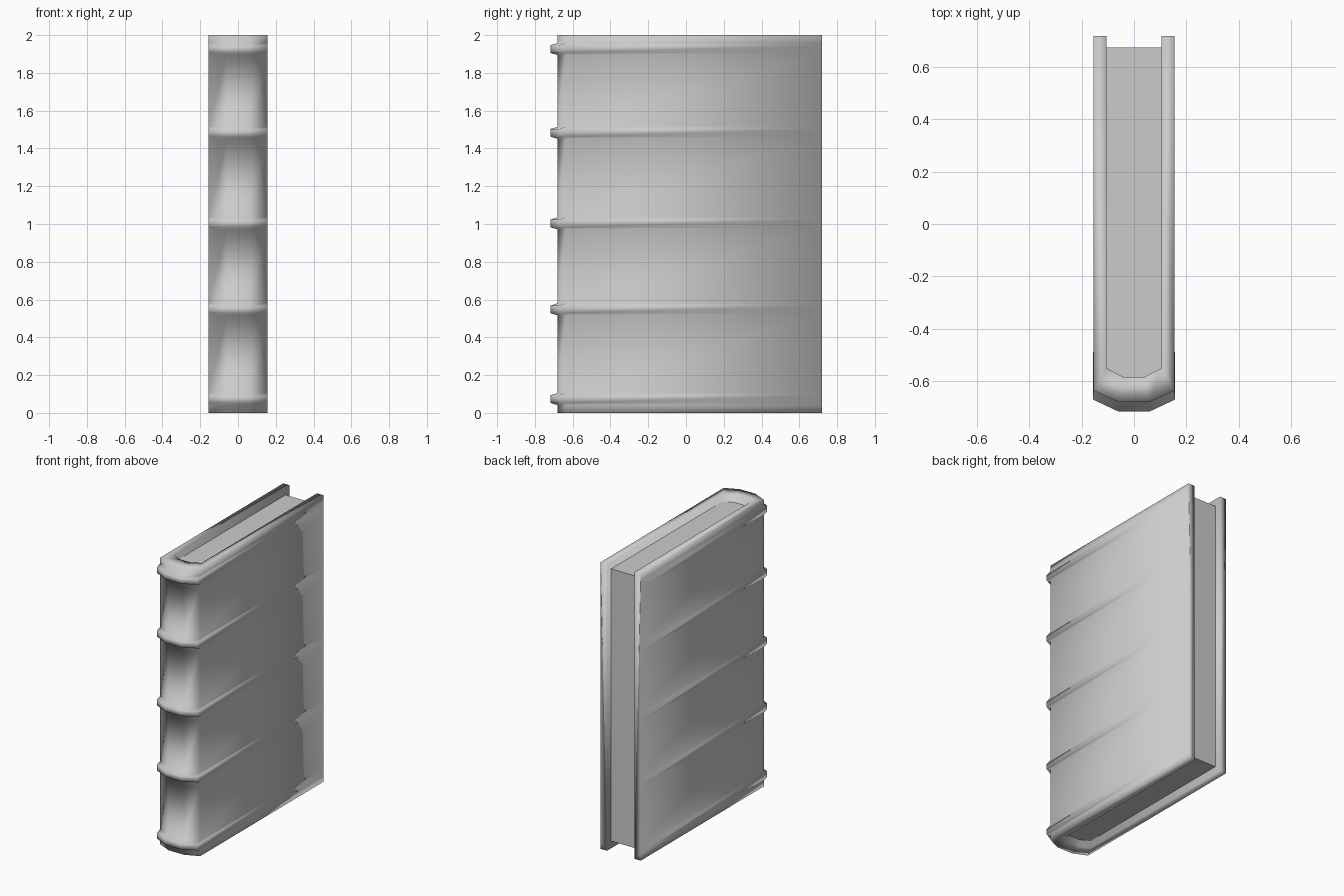
import bpy, bmesh

if "Cube" in bpy.data.objects:
    bpy.data.objects.remove(bpy.data.objects["Cube"])


def mirrored(half):
    """Left half of an outline, continued with its mirror image to the right."""
    return half + [(-x, y) for x, y in reversed(half)]


def finish(name, bm, smooth):
    bmesh.ops.recalc_face_normals(bm, faces=bm.faces)
    for f in bm.faces:
        f.smooth = smooth
    mesh = bpy.data.meshes.new(name)
    bm.to_mesh(mesh)
    bm.free()
    obj = bpy.data.objects.new(name, mesh)
    bpy.context.collection.objects.link(obj)
    return obj


# Outlines seen from above, from the left fore edge round the spine
outer = mirrored([(-0.155, 0.72), (-0.155, -0.637), (-0.06, -0.68)])
ribbed = mirrored([(-0.155, 0.72), (-0.156, -0.672), (-0.058, -0.718)])
inner = mirrored([(-0.105, 0.72), (-0.105, -0.552), (-0.04, -0.585)])

# Heights of the cover sections, with five raised bands on the spine
levels = [(0.0, outer)]
for z in (0.073, 0.548, 1.003, 1.483, 1.926):
    levels += [(z - 0.032, outer), (z - 0.02, ribbed),
               (z + 0.02, ribbed), (z + 0.032, outer)]
levels.append((2.0, outer))

# Cover: boards and spine lofted through the sections
bm = bmesh.new()
rings = [[bm.verts.new((x, y, z)) for x, y in profile]
         for z, profile in levels]
inside = [[bm.verts.new((x, y, z)) for x, y in inner] for z in (0.0, 2.0)]
n = len(outer)
for strips in (rings, inside):
    for a, b in zip(strips, strips[1:]):
        for i in range(n - 1):
            bm.faces.new((a[i], a[i + 1], b[i + 1], b[i]))
# Top and bottom rims
for o, s in ((rings[0], inside[0]), (rings[-1], inside[1])):
    for i in range(n - 1):
        bm.faces.new((o[i], o[i + 1], s[i + 1], s[i]))
# Fore edges of both boards
for i in (0, n - 1):
    bm.faces.new([r[i] for r in rings] + [inside[1][i], inside[0][i]])
finish("cover", bm, True)

# Page block, set back from the cover on three sides
bm = bmesh.new()
pages = mirrored([(-0.105, 0.675)] + inner[1:3])
face = bm.faces.new([bm.verts.new((x, y, 0.05)) for x, y in pages])
top = bmesh.ops.extrude_face_region(bm, geom=[face], use_keep_orig=True)
bmesh.ops.translate(bm, vec=(0, 0, 1.9), verts=[
    v for v in top["geom"] if isinstance(v, bmesh.types.BMVert)])
finish("pages", bm, False)
